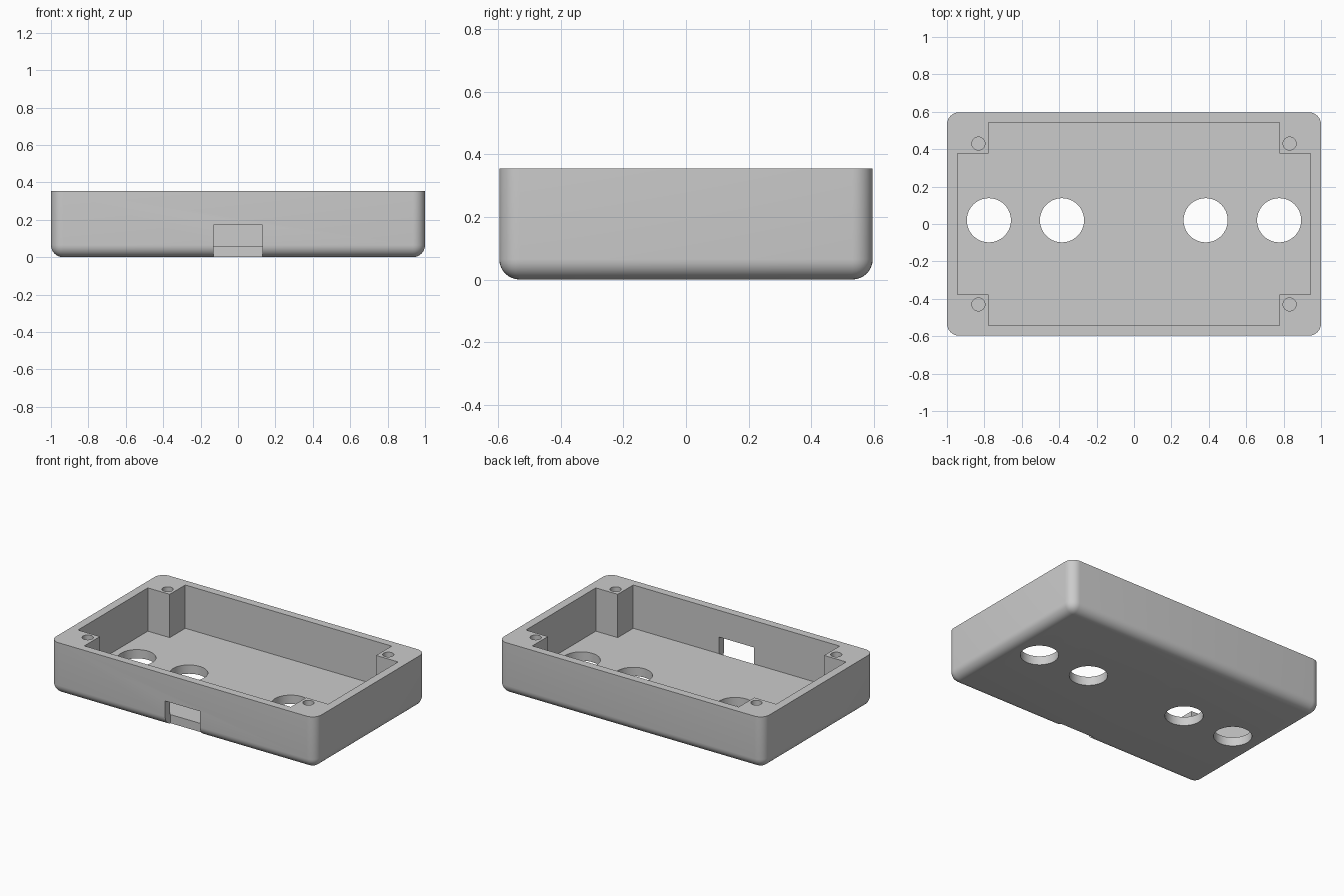
import bpy
import bmesh
from mathutils import Matrix

cube = bpy.data.objects.get("Cube")
if cube:
    bpy.data.objects.remove(cube, do_unlink=True)

# Overall sizes
HX, HY, HEIGHT = 1.0, 0.597, 0.355
FLOOR, FILLET = 0.06, 0.065
IN_X, IN_Y = 0.943, 0.543          # inner wall faces
POST_X, POST_Y = 0.778, 0.376      # inner faces of the corner posts

grey = bpy.data.materials.new("plain grey")
grey.use_nodes = True
colour = (0.6, 0.6, 0.6, 1)
grey.diffuse_color = colour
grey.node_tree.nodes["Principled BSDF"].inputs["Base Color"].default_value = colour


def to_object(name, bm):
    bmesh.ops.recalc_face_normals(bm, faces=bm.faces)
    mesh = bpy.data.meshes.new(name)
    bm.to_mesh(mesh)
    bm.free()
    mesh.materials.append(grey)
    obj = bpy.data.objects.new(name, mesh)
    bpy.context.collection.objects.link(obj)
    return obj


def box(bm, x0, x1, y0, y1, z0, z1):
    centre = Matrix.Translation(((x0 + x1) / 2, (y0 + y1) / 2, (z0 + z1) / 2))
    size = Matrix.Diagonal((x1 - x0, y1 - y0, z1 - z0, 1))
    bmesh.ops.create_cube(bm, size=1, matrix=centre @ size)


def cylinder(bm, x, y, radius, z0, z1, sides):
    bmesh.ops.create_cone(bm, cap_ends=True, segments=sides, radius1=radius,
                          radius2=radius, depth=z1 - z0,
                          matrix=Matrix.Translation((x, y, (z0 + z1) / 2)))


def cut(target, name, bm):
    cutter = to_object(name, bm)
    cutter.hide_render = True
    mod = target.modifiers.new(name, "BOOLEAN")
    mod.operation = "DIFFERENCE"
    mod.solver = "EXACT"
    mod.object = cutter
    bpy.ops.object.modifier_apply(modifier=mod.name)
    bpy.data.objects.remove(cutter, do_unlink=True)


# Outer block, rounded on every edge except the open rim
bm = bmesh.new()
box(bm, -HX, HX, -HY, HY, 0, HEIGHT)
rounded = [e for e in bm.edges if any(v.co.z < 0.01 for v in e.verts)]
bmesh.ops.bevel(bm, geom=rounded, offset=FILLET, offset_type="OFFSET",
                segments=8, profile=0.5, affect="EDGES")
case = to_object("enclosure_shell", bm)
bpy.context.view_layer.objects.active = case
case.select_set(True)

# Cross-shaped cavity leaving a square post in each corner
quarter = [(IN_X, POST_Y), (POST_X, POST_Y), (POST_X, IN_Y)]
outline = []
for sx, sy, step in ((1, 1, 1), (-1, 1, -1), (-1, -1, 1), (1, -1, -1)):
    outline += [(sx * x, sy * y) for x, y in quarter[::step]]
bm = bmesh.new()
base = bm.faces.new([bm.verts.new((x, y, FLOOR)) for x, y in outline])
walls = bmesh.ops.extrude_face_region(bm, geom=[base], use_keep_orig=True)
top = [v for v in walls["geom"] if isinstance(v, bmesh.types.BMVert)]
bmesh.ops.translate(bm, verts=top, vec=(0, 0, HEIGHT))
cut(case, "cavity_cutter", bm)

# Four large round openings through the floor
bm = bmesh.new()
for x in (-0.776, -0.385, 0.383, 0.776):
    cylinder(bm, x, 0.02, 0.118, -0.1, 0.2, 64)
cut(case, "floor_hole_cutter", bm)

# Screw holes in the corner posts
bm = bmesh.new()
for x in (-0.832, 0.832):
    for y in (-0.43, 0.43):
        cylinder(bm, x, y, 0.035, 0.1, HEIGHT + 0.1, 32)
cut(case, "screw_hole_cutter", bm)

# Cable port through the front wall
bm = bmesh.new()
box(bm, -0.131, 0.131, -HY - 0.1, -IN_Y + 0.001, -0.1, 0.173)
cut(case, "port_cutter", bm)

bpy.ops.object.shade_smooth_by_angle()
